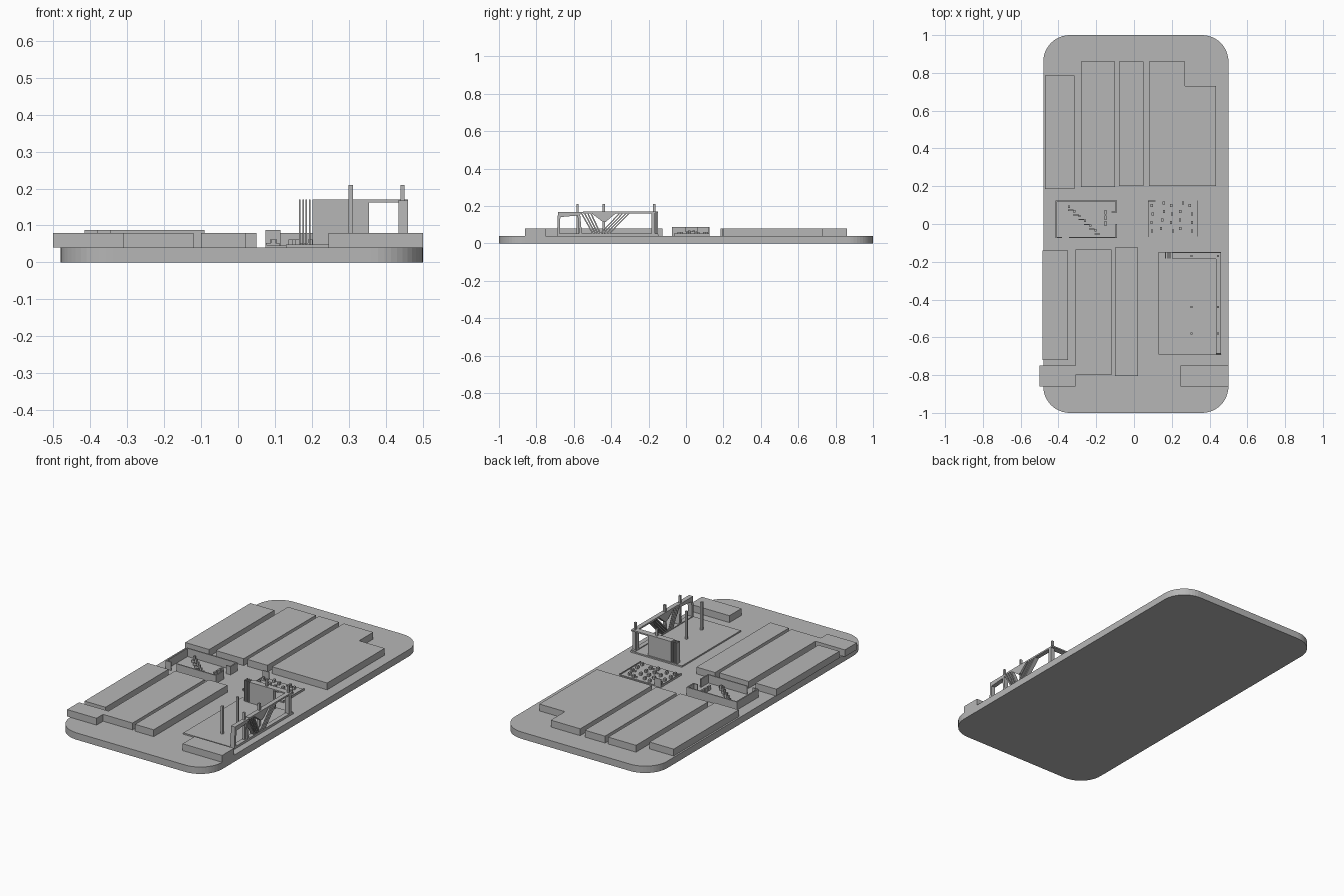
import bpy, bmesh, math, random
from mathutils import Vector

random.seed(4)
old = bpy.data.objects.get("Cube")
if old:
    bpy.data.objects.remove(old, do_unlink=True)

grey = bpy.data.materials.new("model_grey")
grey.use_nodes = True
GREY = (0.47, 0.47, 0.47, 1)
grey.diffuse_color = GREY
grey.node_tree.nodes["Principled BSDF"].inputs["Base Color"].default_value = GREY


def finish(name, bm):
    bmesh.ops.recalc_face_normals(bm, faces=bm.faces)
    mesh = bpy.data.meshes.new(name)
    bm.to_mesh(mesh)
    bm.free()
    mesh.materials.append(grey)
    obj = bpy.data.objects.new(name, mesh)
    bpy.context.collection.objects.link(obj)
    return obj


def add_prism(bm, points, offset):
    """Closed outline pushed along an offset vector."""
    face = bm.faces.new([bm.verts.new(p) for p in points])
    out = bmesh.ops.extrude_face_region(bm, geom=[face])
    moved = [v for v in out["geom"] if isinstance(v, bmesh.types.BMVert)]
    bmesh.ops.translate(bm, verts=moved, vec=Vector(offset))


def add_box(bm, x0, x1, y0, y1, z0, z1):
    add_prism(bm, [(x0, y0, z0), (x1, y0, z0), (x1, y1, z0), (x0, y1, z0)], (0, 0, z1 - z0))


def slab(name, outline, z0, z1):
    bm = bmesh.new()
    add_prism(bm, [(x, y, z0) for x, y in outline], (0, 0, z1 - z0))
    return finish(name, bm)


def box(name, *dims):
    bm = bmesh.new()
    add_box(bm, *dims)
    return finish(name, bm)


GROUND, ROOF, WALL = 0.04, 0.08, 0.088

# Rounded ground slab
R = 0.14
outline = []
for cx, cy, start in ((0.5 - R, 1 - R, 0), (R - 0.48, 1 - R, 90),
                      (R - 0.48, R - 1, 180), (0.5 - R, R - 1, 270)):
    for i in range(13):
        a = math.radians(start + i * 7.5)
        outline.append((cx + R * math.cos(a), cy + R * math.sin(a)))
slab("ground_slab", outline, 0, GROUND)

# Plain building blocks
blocks = {
    "back_block_outer": (-0.47, -0.315, 0.185, 0.785),
    "back_block_middle": (-0.28, -0.10, 0.195, 0.86),
    "back_block_inner": (-0.08, 0.05, 0.2, 0.86),
    "front_block_outer": (-0.485, -0.35, -0.72, -0.14),
    "front_block_middle": (-0.31, -0.12, -0.80, -0.135),
    "front_block_inner": (-0.10, 0.02, -0.805, -0.125),
    "corner_block_west": (-0.5, -0.31, -0.86, -0.75),
    "corner_block_east": (0.245, 0.5, -0.86, -0.75),
}
for name, rect in blocks.items():
    box(name, *rect, GROUND, ROOF)
slab("back_block_stepped", [(0.08, 0.2), (0.435, 0.2), (0.435, 0.73),
                            (0.27, 0.73), (0.27, 0.86), (0.08, 0.86)], GROUND, ROOF)

# Walled courtyard
bm = bmesh.new()
T = 0.007
for rect in ((-0.415, -0.09, 0.118, 0.125), (-0.415, -0.415 + T, -0.075, 0.125),
             (-0.415, -0.38, -0.075, -0.068), (-0.345, -0.09, -0.075, -0.068),
             (-0.09 - T, -0.09, 0.06, 0.125), (-0.09 - T, -0.09, -0.075, 0.0),
             (-0.12, -0.09, 0.06, 0.067)):
    add_box(bm, *rect, GROUND, WALL)
finish("courtyard_walls", bm)

# Courtyard seats, stepping diagonally
bm = bmesh.new()
for i in range(6):
    x, y = -0.35 + 0.028 * i, 0.098 - 0.025 * i
    add_box(bm, x, x + 0.012, y - 0.012, y, GROUND, 0.07)
    add_box(bm, x, x + 0.03, y - 0.028, y - 0.022, GROUND, 0.055)
for y in (-0.01, 0.02, 0.05):
    add_box(bm, -0.155, -0.145, y, y + 0.025, GROUND, 0.065)
finish("courtyard_seats", bm)

# Small plaza with tables and a low border
box("plaza_floor", 0.075, 0.34, -0.065, 0.125, GROUND, 0.046)
bm = bmesh.new()
for col in range(5):
    for row in range(4):
        x = 0.095 + 0.05 * col + random.uniform(-0.01, 0.01)
        y = -0.045 + 0.045 * row + 0.012 * (col % 2)
        add_box(bm, x, x + 0.012, y, y + 0.016, 0.045, 0.062)
        if (row + col) % 3 == 0:
            add_box(bm, x - 0.012, x + 0.022, y, y + 0.006, 0.045, 0.053)
finish("plaza_tables", bm)
bm = bmesh.new()
add_box(bm, 0.075, 0.079, -0.065, 0.125, GROUND, 0.052)
add_box(bm, 0.336, 0.34, -0.065, 0.125, GROUND, 0.052)
add_box(bm, 0.075, 0.115, 0.12, 0.125, GROUND, WALL)
finish("plaza_border", bm)

# Pavilion floor and posts
box("pavilion_floor", 0.13, 0.46, -0.69, -0.148, GROUND, 0.048)
bm = bmesh.new()
for x in (0.305, 0.445):
    for y in (-0.17, -0.44, -0.58):
        add_box(bm, x - 0.006, x + 0.006, y - 0.006, y + 0.006, GROUND, 0.21)
finish("pavilion_posts", bm)

# Pavilion back wall, louvres and beams
box("pavilion_back_wall", 0.205, 0.355, -0.182, -0.155, GROUND, 0.163)
box("pavilion_back_beam", 0.205, 0.46, -0.185, -0.15, 0.162, 0.17)
bm = bmesh.new()
for i in range(5):
    x = 0.165 + 0.009 * i
    add_box(bm, x, x + 0.004, -0.182, -0.15, GROUND, 0.17)
finish("pavilion_louvres", bm)


# Folded side screen, drawn in the side plane
def side_shape(bm, outline, x0=0.434, x1=0.46):
    add_prism(bm, [(x0, y, z) for y, z in outline], (x1 - x0, 0, 0))


def side_bar(bm, a, b, width):
    (y0, z0), (y1, z1) = a, b
    side_shape(bm, [(y0, z0), (y0 + width, z0), (y1 + width, z1), (y1, z1)])


bm = bmesh.new()
side_bar(bm, (-0.69, 0.045), (-0.685, 0.165), 0.014)
side_shape(bm, [(-0.685, 0.14), (-0.57, 0.15), (-0.55, 0.168), (-0.685, 0.168)])
side_bar(bm, (-0.57, 0.045), (-0.58, 0.152), 0.014)
side_shape(bm, [(-0.55, 0.161), (-0.17, 0.161), (-0.17, 0.17), (-0.55, 0.17)])
side_shape(bm, [(-0.51, 0.165), (-0.445, 0.115), (-0.43, 0.115), (-0.37, 0.165)])
side_shape(bm, [(-0.69, 0.044), (-0.15, 0.044), (-0.15, 0.053), (-0.69, 0.053)])
finish("screen_frame", bm)
bm = bmesh.new()
for i in range(4):
    side_bar(bm, (-0.50 + 0.013 * i, 0.05), (-0.565 + 0.017 * i, 0.165), 0.008)
    side_bar(bm, (-0.465 + 0.016 * i, 0.05), (-0.355 + 0.017 * i, 0.165), 0.008)
finish("screen_slats", bm)
box("screen_end_post", 0.434, 0.46, -0.185, -0.165, GROUND, 0.17)
